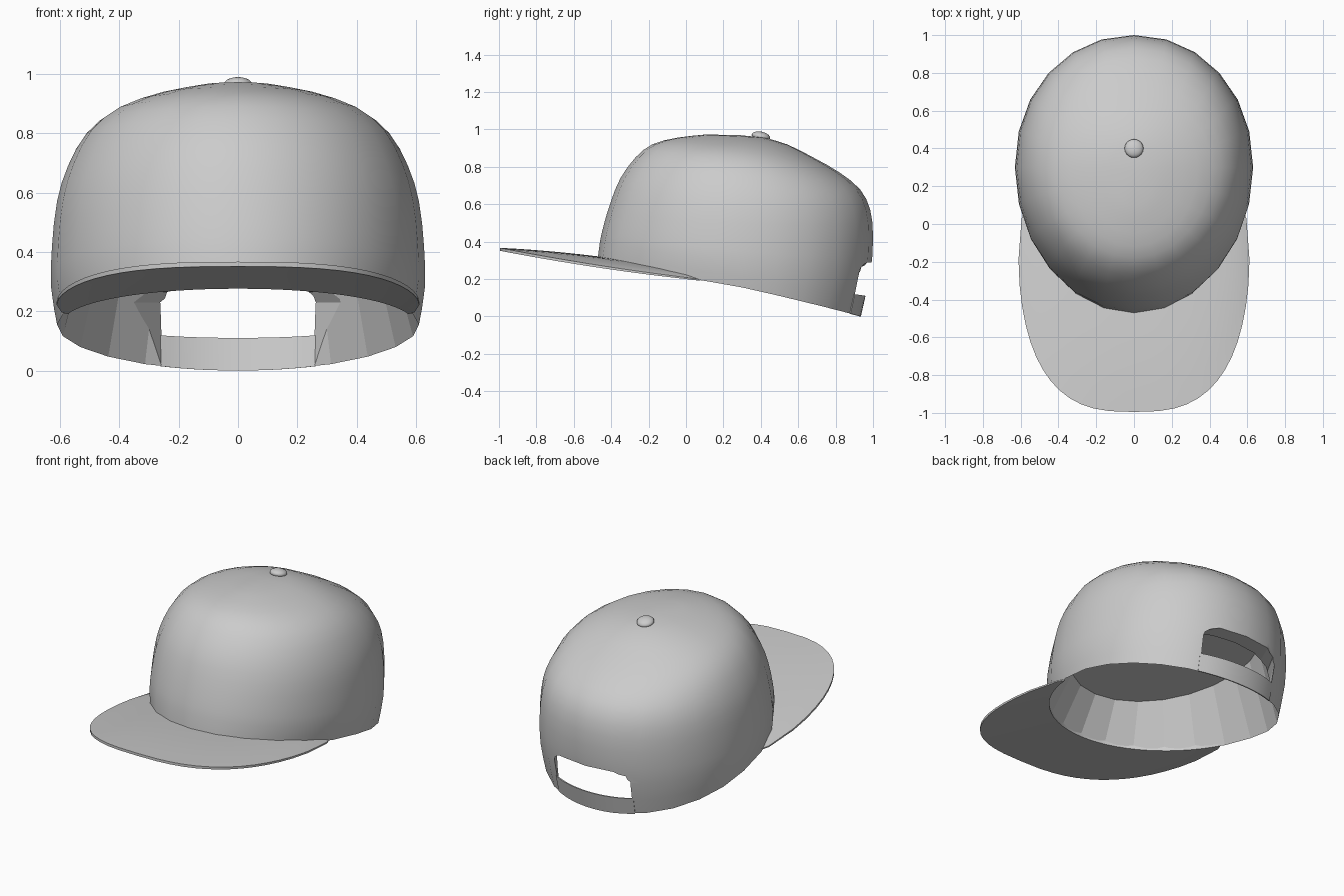
import bpy, bmesh, math
from mathutils import Vector

if "Cube" in bpy.data.objects:
    bpy.data.objects.remove(bpy.data.objects["Cube"])

grey = bpy.data.materials.new("grey fabric")
grey.use_nodes = True
grey.diffuse_color = (0.6, 0.6, 0.6, 1)
grey.node_tree.nodes["Principled BSDF"].inputs["Base Color"].default_value = (0.6, 0.6, 0.6, 1)

SEGS = 24


def power(v, p):
    return math.copysign(abs(v) ** p, v)


def ring_point(level, angle, scale=1.0):
    """Point on a tilted egg-shaped ring; angle 0 is the front."""
    yf, zf, w, zs, yb, zb = level
    yc = min(max(0.3, yf + 0.1), yb - 0.1)
    c = math.cos(angle)
    p = 1 if c > 0 else 0.96
    c, s = power(c, p), power(math.sin(angle), p)
    depth = yc - yf if c > 0 else yb - yc
    z = zs + (zf - zb) / 2 * c + ((zf + zb) / 2 - zs) * c * c
    return (scale * w * s, yc - scale * depth * c, z)


def refine(levels):
    """Insert a smooth in-between level after every level but the last."""
    result = []
    for k in range(len(levels) - 1):
        a, b = levels[max(k - 1, 0)], levels[k]
        c, d = levels[k + 1], levels[min(k + 2, len(levels) - 1)]
        result += [b, tuple((9 * (q + r) - p - s) / 16 for p, q, r, s in zip(a, b, c, d))]
    return result + [levels[-1]]


def make_object(name, bm):
    bmesh.ops.recalc_face_normals(bm, faces=bm.faces)
    mesh = bpy.data.meshes.new(name)
    bm.to_mesh(mesh)
    bm.free()
    mesh.materials.append(grey)
    obj = bpy.data.objects.new(name, mesh)
    bpy.context.collection.objects.link(obj)
    return obj


def loft(bm, loops):
    """Closed skin through matching loops, ends filled."""
    loops = [[bm.verts.new(p) for p in loop] for loop in loops]
    n = len(loops[0])
    for a, b in zip(loops, loops[1:]):
        for i in range(n):
            j = (i + 1) % n
            bm.faces.new((a[i], a[j], b[j], b[i]))
    bm.faces.new(loops[0])
    bm.faces.new(loops[-1])


# Crown levels: front y, z; half width, side z; back y, z
RIM = (-0.475, 0.28, 0.61, 0.155, 0.935, 0.0)
outer = refine([
    RIM,
    (-0.46, 0.40, 0.63, 0.28, 0.985, 0.22),
    (-0.437, 0.50, 0.627, 0.42, 1.0, 0.42),
    (-0.40, 0.62, 0.61, 0.57, 0.985, 0.57),
    (-0.35, 0.74, 0.573, 0.69, 0.93, 0.68),
    (-0.27, 0.85, 0.51, 0.80, 0.82, 0.77),
    (-0.18, 0.92, 0.41, 0.88, 0.68, 0.85),
    (-0.05, 0.955, 0.26, 0.935, 0.54, 0.92),
    (0.10, 0.972, 0.12, 0.962, 0.42, 0.955),
])
# Top edge of the tapering lining, closed by a level ceiling
LINING = (-0.34, 0.50, 0.49, 0.53, 0.86, 0.56)

# Crown shell
bm = bmesh.new()


def make_ring(level):
    return [bm.verts.new(ring_point(level, 2 * math.pi * i / SEGS)) for i in range(SEGS)]


def bridge(a, b):
    for i in range(SEGS):
        j = (i + 1) % SEGS
        bm.faces.new((a[i], a[j], b[j], b[i]))


def cap(ring, y, z):
    tip = bm.verts.new((0, y, z))
    for i in range(SEGS):
        bm.faces.new((ring[i], ring[(i + 1) % SEGS], tip))


rim = make_ring(RIM)
previous = rim
for level in outer[1:]:
    ring = make_ring(level)
    bridge(previous, ring)
    previous = ring
cap(previous, 0.28, 0.97)
lining = make_ring(LINING)
bridge(rim, lining)
cap(lining, 0.26, 0.53)
crown = make_object("crown", bm)

# Back opening, splayed wider towards the inside and following the wall's lean
arch = [(-1, -0.1), (1, -0.1), (1, 0.23), (0.92, 0.265), (0.72, 0.287),
        (-0.72, 0.287), (-0.92, 0.265), (-1, 0.23)]
bm = bmesh.new()
loft(bm, [[(x * (0.25 + 0.6 * (0.885 + 0.26 * z - y)), y, z) for x, z in arch]
          for y in (0.65, 1.1)])
cutter = make_object("opening_cutter", bm)
cutter.hide_render = True

cut = crown.modifiers.new("opening", "BOOLEAN")
cut.operation = "DIFFERENCE"
cut.solver = "EXACT"
cut.object = cutter
bpy.context.view_layer.objects.active = crown
bpy.ops.object.modifier_apply(modifier=cut.name)
bpy.data.objects.remove(cutter)

# Outside smooth, lining and opening edges flat
crown.data.set_sharp_from_angle(angle=math.radians(40))
middle = Vector((0, 0.26, 0.4))
for face in crown.data.polygons:
    face.use_smooth = face.normal.dot(face.center - middle) > 0

# Thin strap across the bottom of the opening
STRAP_TOP = tuple((a + b) / 2 for a, b in zip(RIM, outer[2]))
bm = bmesh.new()
loops = []
for i in range(13):
    angle = math.pi + 0.43 * (i / 6 - 1)
    loops.append([ring_point(RIM, angle), ring_point(STRAP_TOP, angle),
                  ring_point(STRAP_TOP, angle, 0.988), ring_point(RIM, angle, 0.99)])
loft(bm, loops)
strap = make_object("back_strap", bm)

# Brim: thick at the crown, thin at its rounded outline, pointed at both ends
bm = bmesh.new()
STEPS, ACROSS = 28, 5
loops = []
for i in range(STEPS + 1):
    t = 2 * i / STEPS - 1
    phi = t * math.pi / 2
    rise = max(math.cos(phi), 0)
    d = 1.025 * power(rise, 0.71)
    x = power(math.sin(phi), 0.71) * (0.617 - 0.022 * max(0, 1 - d / 0.25))
    edge = (x, 0.03 - d, 0.2 + 0.11 * d + 0.04 * d * d)
    root = ring_point(RIM, t * math.radians(73), 0.985)
    swell = rise ** 0.5

    def across(f, lift, bulge):
        p = [a + (b - a) * f for a, b in zip(root, edge)]
        p[2] += lift + bulge * f * (1 - f)
        return p

    top = [across(k / ACROSS, 0.004 + swell * (0.036 - 0.028 * k / ACROSS), 0.02 * swell)
           for k in range(ACROSS + 1)]
    bottom = [across(k / ACROSS, -0.004, 0) for k in range(ACROSS, -1, -1)]
    loops.append(top + bottom)
loft(bm, loops)
brim = make_object("brim", bm)

# Top button
bpy.ops.mesh.primitive_uv_sphere_add(segments=20, ring_count=10, radius=1,
                                     location=(0, 0.4, 0.962), rotation=(-0.2, 0, 0))
button = bpy.context.object
button.name = "top_button"
button.scale = (0.05, 0.05, 0.026)
button.data.materials.append(grey)

for obj in (strap, brim, button):
    bpy.ops.object.select_all(action="DESELECT")
    obj.select_set(True)
    bpy.context.view_layer.objects.active = obj
    bpy.ops.object.shade_smooth_by_angle(angle=math.radians(40))
